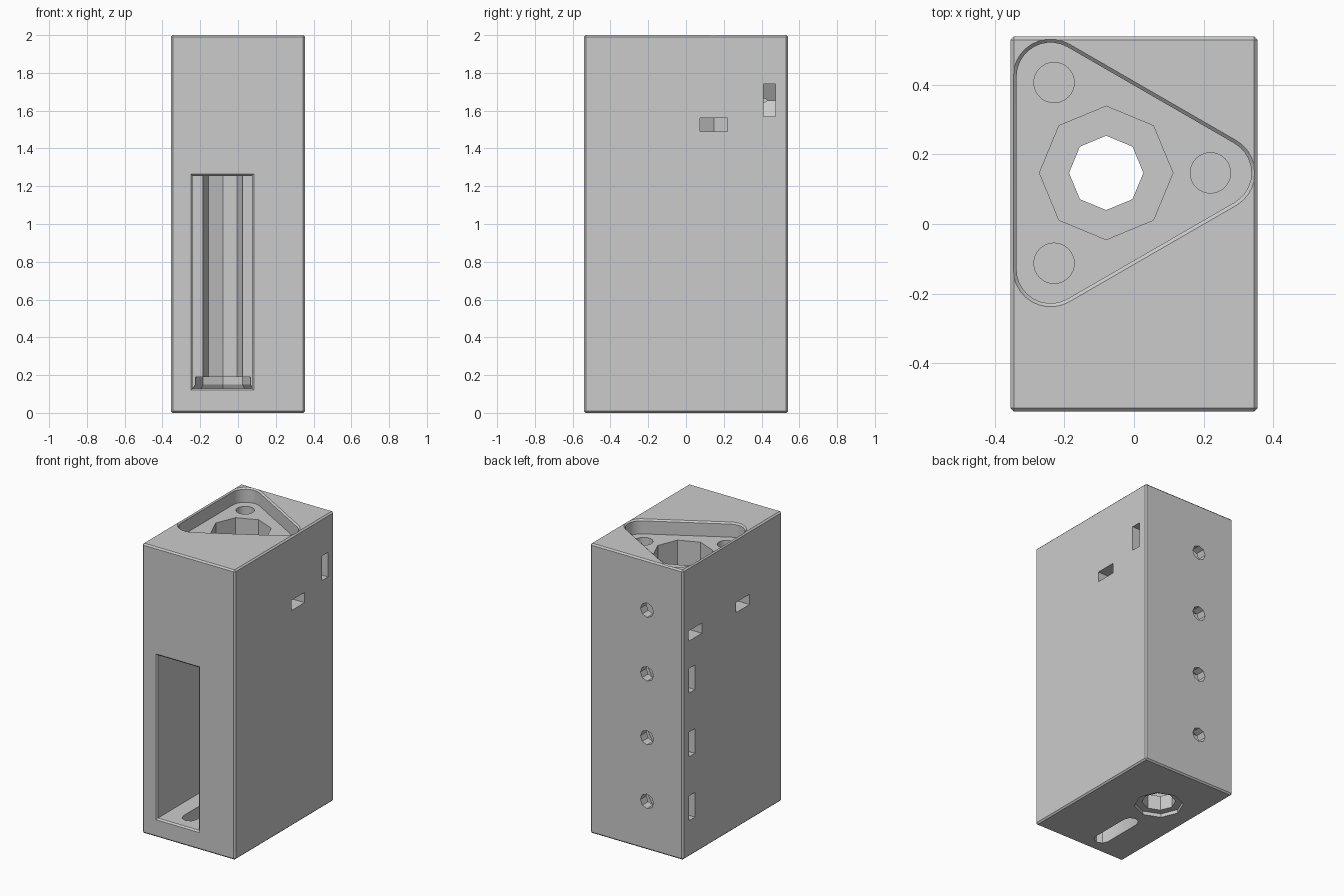
import bpy
import bmesh
from math import sin, cos, pi, radians

cube = bpy.data.objects.get("Cube")
if cube:
    bpy.data.objects.remove(cube, do_unlink=True)

AX, AY = -0.08, 0.147          # axis of the main bore

grey = bpy.data.materials.new("plain_grey")
grey.use_nodes = True
grey.diffuse_color = (0.6, 0.6, 0.6, 1)
grey.node_tree.nodes["Principled BSDF"].inputs["Base Color"].default_value = (0.6, 0.6, 0.6, 1)


def loft(name, axis, sections):
    """Closed solid through (position, outline) sections along y or z."""
    bm = bmesh.new()
    rings = []
    for w, outline in sections:
        rings.append([bm.verts.new((u, v, w) if axis == "z" else (u, w, v)) for u, v in outline])
    for a, b in zip(rings, rings[1:]):
        for i in range(len(a)):
            j = (i + 1) % len(a)
            bm.faces.new((a[i], a[j], b[j], b[i]))
    bm.faces.new(rings[0])
    bm.faces.new(rings[-1])
    bmesh.ops.recalc_face_normals(bm, faces=bm.faces)
    mesh = bpy.data.meshes.new(name)
    bm.to_mesh(mesh)
    bm.free()
    mesh.materials.append(grey)
    obj = bpy.data.objects.new(name, mesh)
    bpy.context.collection.objects.link(obj)
    return obj


def ring(u, v, r, n=8):
    return [(u + r * cos(2 * pi * i / n), v + r * sin(2 * pi * i / n)) for i in range(n)]


def rect(u0, u1, v0, v1, grow=0):
    return [(u0 - grow, v0 - grow), (u1 + grow, v0 - grow), (u1 + grow, v1 + grow), (u0 - grow, v1 + grow)]


def rounded_triangle(spread, r, steps=10):
    pts = []
    for k in range(3):
        mid = 2 * pi * k / 3
        for i in range(steps + 1):
            a = mid - pi / 3 + 2 * pi / 3 * i / steps
            pts.append((AX + spread * cos(mid) + r * cos(a), AY + spread * sin(mid) + r * sin(a)))
    return pts


def slot_outline(u, v, half, side):
    """Nut slot open on one side with a pointed hexagonal end."""
    r = half / cos(pi / 6)
    end, knee = side * 0.4, u - side * r / 2
    return [(end, v - half), (knee, v - half), (u - side * r, v), (knee, v + half), (end, v + half)]


# Solid body with small chamfers
body = loft("housing_block", "z", [(0, rect(-0.355, 0.355, -0.54, 0.54)), (2, rect(-0.355, 0.355, -0.54, 0.54))])


def apply_modifier(kind, **settings):
    mod = body.modifiers.new(kind.title(), kind)
    for key, value in settings.items():
        setattr(mod, key, value)
    bpy.context.view_layer.objects.active = body
    bpy.ops.object.modifier_apply(modifier=mod.name)


def cut(axis, *sections):
    tool = loft("cutter", axis, sections)
    tool.hide_render = True
    apply_modifier("BOOLEAN", operation="DIFFERENCE", solver="EXACT", object=tool)
    bpy.data.objects.remove(tool, do_unlink=True)


apply_modifier("BEVEL", width=0.01, segments=1)

# Triangular flange pocket with a chamfered rim
cut("z", (1.9, rounded_triangle(0.32, 0.098)), (1.99, rounded_triangle(0.32, 0.098)),
    (2.01, rounded_triangle(0.32, 0.118)))

# Wide upper bore, main bore and bottom counterbore
cut("z", (1.42, ring(AX, AY, 0.192)), (1.95, ring(AX, AY, 0.192)))
cut("z", (-0.05, ring(AX, AY, 0.107)), (1.6, ring(AX, AY, 0.107)))
cut("z", (-0.05, ring(AX, AY, 0.155)), (0.025, ring(AX, AY, 0.155)))

# Front window with a chamfered frame, and the seat at its foot
window = (-0.24, 0.075, 0.13, 1.255)
cut("y", (-0.55, rect(*window, 0.02)), (-0.53, rect(*window)), (0.14, rect(*window)))
cut("z", (0.125, ring(AX, AY, 0.165)), (0.15, ring(AX, AY, 0.148)), (0.19, ring(AX, AY, 0.148)))

# Long slot through the floor
slot = [(AX + 0.05 * cos(radians(a)), (-0.13 if a < 180 else -0.41) + 0.05 * sin(radians(a)))
        for a in (0, 45, 90, 135, 179.9, 180.1, 225, 270, 315, 359.9)]
cut("z", (-0.05, slot), (0.2, slot))

# Flange screw holes with horizontal nut slots
for u, v, side in ((0.22, AY, 1), (-0.23, 0.407, -1), (-0.23, -0.113, -1)):
    cut("z", (1.44, ring(u, v, 0.058, 32)), (1.95, ring(u, v, 0.058, 32)))
    outline = slot_outline(u, v, 0.073, side)
    cut("z", (1.49, outline), (1.56, outline))

# Rear mounting holes with upright nut slots
for i in range(4):
    z = 0.335 + 0.44 * i
    cut("y", (0.36, ring(AX, z, 0.05)), (0.6, ring(AX, z, 0.05)))
    outline = slot_outline(AX, z, 0.085, 1 if i == 3 else -1)
    cut("y", (0.41, outline), (0.475, outline))

# Smooth only the rounded pocket corners and round holes
bpy.ops.object.select_all(action="DESELECT")
body.select_set(True)
bpy.context.view_layer.objects.active = body
bpy.ops.object.shade_smooth_by_angle(angle=radians(25))
